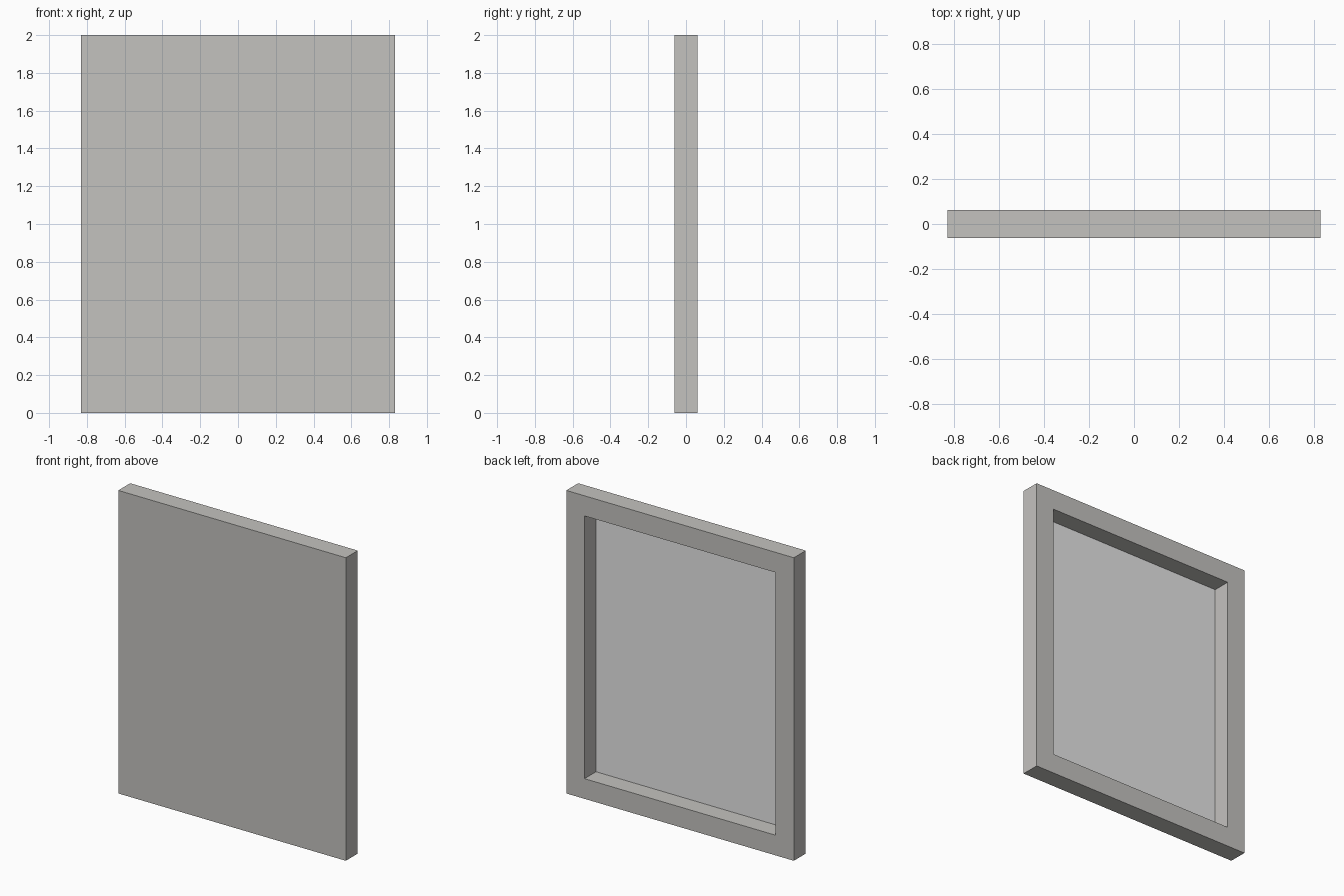
import bpy, bmesh

cube = bpy.data.objects.get("Cube")
if cube:
    bpy.data.objects.remove(cube, do_unlink=True)

WIDTH, DEPTH, HEIGHT = 1.662, 0.124, 2.0
BORDER, SHEET = 0.133, 0.004


def material(name, color):
    mat = bpy.data.materials.new(name)
    mat.use_nodes = True
    mat.diffuse_color = color
    mat.node_tree.nodes["Principled BSDF"].inputs["Base Color"].default_value = color
    return mat


def box(bm, size, center):
    verts = bmesh.ops.create_cube(bm, size=1)["verts"]
    bmesh.ops.scale(bm, vec=size, verts=verts)
    bmesh.ops.translate(bm, vec=center, verts=verts)


def finish(name, bm, mat):
    mesh = bpy.data.meshes.new(name)
    bm.to_mesh(mesh)
    bm.free()
    mesh.materials.append(mat)
    obj = bpy.data.objects.new(name, mesh)
    bpy.context.collection.objects.link(obj)


warm_grey = material("warm grey canvas", (0.55, 0.54, 0.52, 1))
pale_grey = material("pale grey backing", (0.79, 0.79, 0.79, 1))

# Wrapped frame: a slab whose back is inset and pushed straight in to form the recess
bm = bmesh.new()
box(bm, (WIDTH, DEPTH, HEIGHT), (0, 0, HEIGHT / 2))
bm.normal_update()
back = max(bm.faces, key=lambda f: f.calc_center_median().y)
bmesh.ops.inset_region(bm, faces=[back], thickness=BORDER, use_even_offset=True)
floor = bmesh.ops.extrude_discrete_faces(bm, faces=[back])["faces"]
bmesh.ops.translate(bm, vec=(0, SHEET - DEPTH, 0), verts=floor[0].verts)
bmesh.ops.delete(bm, geom=floor, context="FACES_ONLY")
finish("wrapped_frame", bm, warm_grey)

# Backing sheet closing the floor of the recess
bm = bmesh.new()
box(bm, (WIDTH - 2 * BORDER, SHEET / 2, HEIGHT - 2 * BORDER),
    (0, -DEPTH / 2 + SHEET * 0.75, HEIGHT / 2))
finish("backing_sheet", bm, pale_grey)
